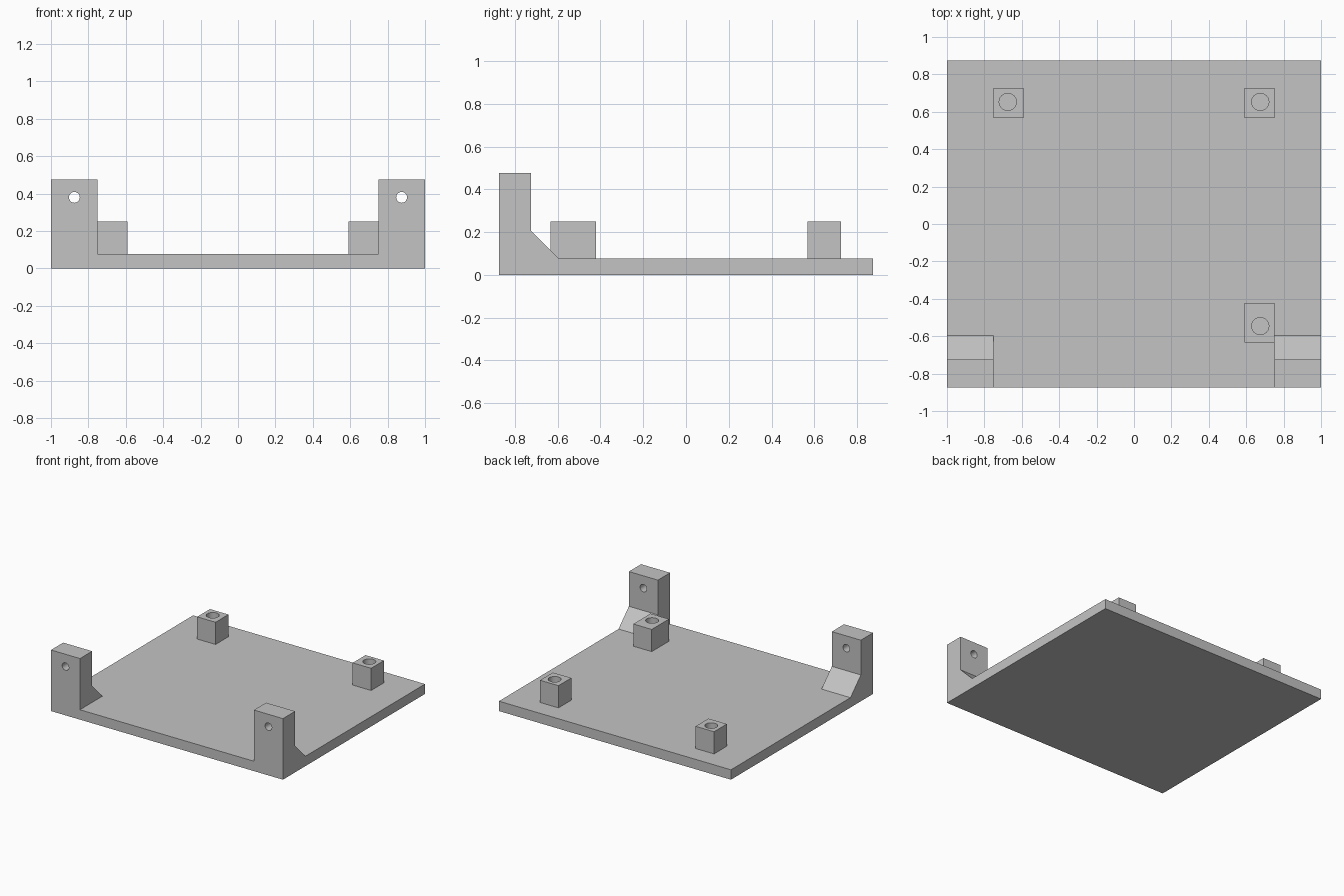
import bpy
import bmesh
from math import radians
from mathutils import Matrix, Vector

default = bpy.data.objects.get("Cube")
if default:
    bpy.data.objects.remove(default, do_unlink=True)

GREY = (0.55, 0.55, 0.55, 1)
grey = bpy.data.materials.new("plain grey")
grey.use_nodes = True
grey.diffuse_color = GREY
grey.node_tree.nodes["Principled BSDF"].inputs["Base Color"].default_value = GREY

HALF_DEPTH = 0.875
PLATE_TOP = 0.077
POST_TOP = 0.25
BRACKET_TOP = 0.476


def finish(name, bm):
    bmesh.ops.recalc_face_normals(bm, faces=bm.faces)
    mesh = bpy.data.meshes.new(name)
    bm.to_mesh(mesh)
    bm.free()
    mesh.materials.append(grey)
    obj = bpy.data.objects.new(name, mesh)
    bpy.context.collection.objects.link(obj)
    return obj


def box(name, low, high):
    low, high = Vector(low), Vector(high)
    bm = bmesh.new()
    bmesh.ops.create_cube(bm, size=1)
    bmesh.ops.scale(bm, vec=high - low, verts=bm.verts)
    bmesh.ops.translate(bm, vec=(low + high) / 2, verts=bm.verts)
    return finish(name, bm)


def extrude_x(name, profile, x0, x1):
    """Extrude a y-z outline from x0 to x1."""
    bm = bmesh.new()
    face = bm.faces.new([bm.verts.new((x0, y, z)) for y, z in profile])
    out = bmesh.ops.extrude_face_region(bm, geom=[face])["geom"]
    verts = [v for v in out if isinstance(v, bmesh.types.BMVert)]
    bmesh.ops.translate(bm, vec=(x1 - x0, 0, 0), verts=verts)
    return finish(name, bm)


def drill(obj, center, radius, depth, axis="Z"):
    """Cut a round hole, then discard the cutter."""
    bm = bmesh.new()
    turn = Matrix.Rotation(radians(90), 4, "X") if axis == "Y" else Matrix()
    bmesh.ops.create_cone(bm, cap_ends=True, segments=32, radius1=radius, radius2=radius,
                          depth=depth, matrix=Matrix.Translation(center) @ turn)
    cutter = finish("hole_cutter", bm)
    cutter.hide_render = True
    mod = obj.modifiers.new("hole", "BOOLEAN")
    mod.operation = "DIFFERENCE"
    mod.solver = "EXACT"
    mod.object = cutter
    bpy.ops.object.select_all(action="DESELECT")
    obj.select_set(True)
    bpy.context.view_layer.objects.active = obj
    bpy.ops.object.modifier_apply(modifier=mod.name)
    bpy.data.objects.remove(cutter, do_unlink=True)
    bpy.ops.object.shade_smooth_by_angle(angle=radians(30))


# Base plate
box("base_plate", (-1, -HALF_DEPTH, 0), (1, HALF_DEPTH, PLATE_TOP))

# Upright front brackets, each with a sloped foot and a bolt hole
inner = -0.725
slope = 0.128
outline = [(-HALF_DEPTH, PLATE_TOP), (inner + slope, PLATE_TOP),
           (inner, PLATE_TOP + slope), (inner, BRACKET_TOP), (-HALF_DEPTH, BRACKET_TOP)]
for name, side in (("left_bracket", 1), ("right_bracket", -1)):
    bracket = extrude_x(name, outline, side * 0.75, side)
    drill(bracket, (side * 0.875, -0.8, 0.38), 0.029, 0.5, "Y")

# Square mounting posts with round sockets; the front one is longer
posts = (("back_left_post", 1, 0.568, 0.726, 0.653),
         ("back_right_post", -1, 0.568, 0.726, 0.653),
         ("front_left_post", 1, -0.634, -0.422, -0.546))
for name, side, y0, y1, hole_y in posts:
    x0, x1 = sorted((side * 0.591, side * 0.75))
    post = box(name, (x0, y0, PLATE_TOP), (x1, y1, POST_TOP))
    drill(post, (side * 0.675, hole_y, 0.17), 0.046, 0.4)
